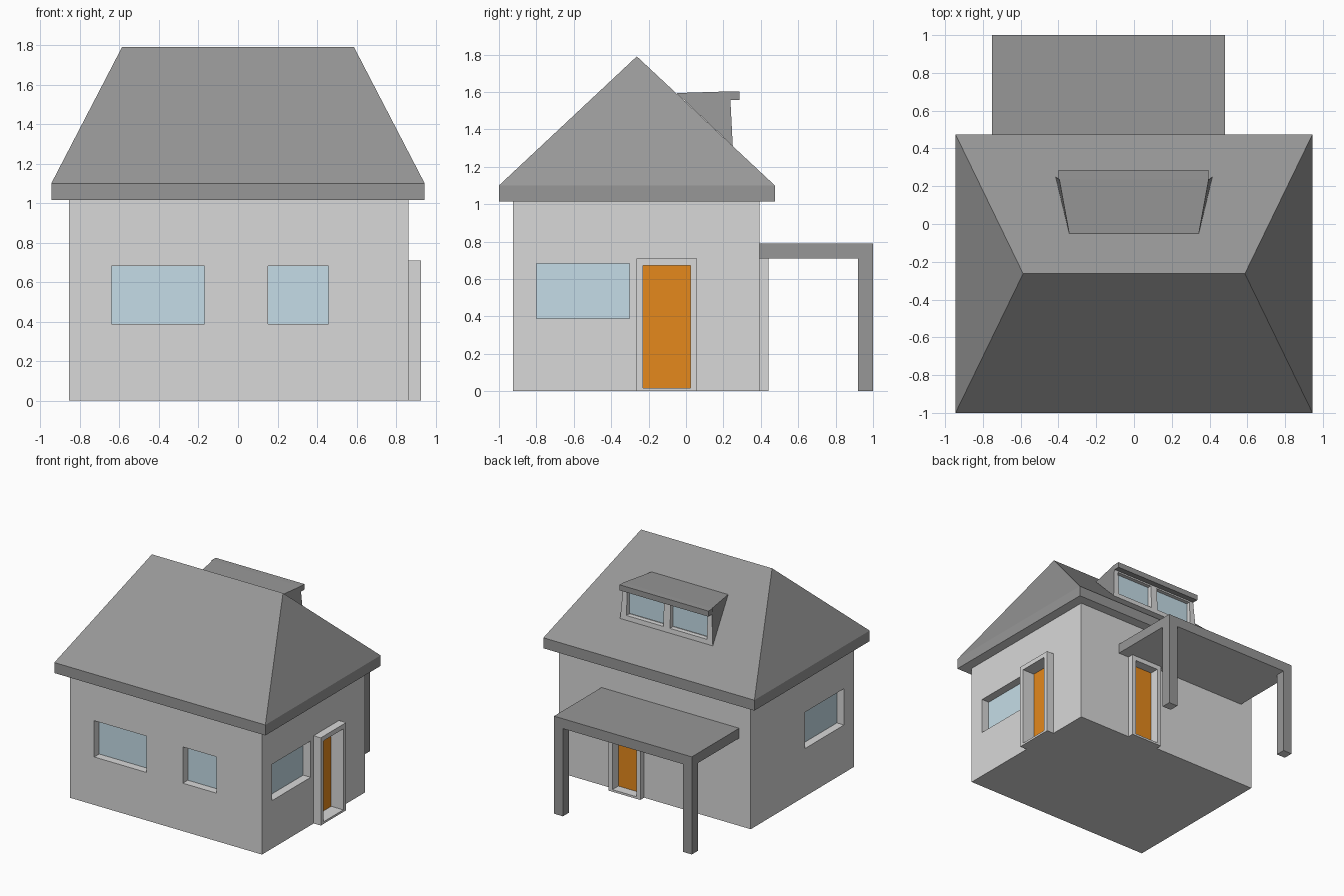
import bpy

cube = bpy.data.objects.get("Cube")
if cube:
    bpy.data.objects.remove(cube, do_unlink=True)


def material(name, rgb):
    m = bpy.data.materials.new(name)
    m.use_nodes = True
    m.diffuse_color = (*rgb, 1)
    m.node_tree.nodes["Principled BSDF"].inputs["Base Color"].default_value = (*rgb, 1)
    return m


WALL = material("light grey plaster", (0.69, 0.69, 0.69))
ROOF = material("dark grey roofing", (0.31, 0.31, 0.31))
GLASS = material("pale blue glass", (0.565, 0.73, 0.81))
DOOR = material("orange door", (0.78, 0.25, 0.012))


def mesh(name, verts, faces, *mats):
    me = bpy.data.meshes.new(name)
    me.from_pydata(verts, [], faces)
    for m in mats:
        me.materials.append(m)
    ob = bpy.data.objects.new(name, me)
    bpy.context.collection.objects.link(ob)
    return ob


def box(name, x, y, z, *mats):
    verts = [(a, b, c) for a in x for b in y for c in z]
    faces = [(0, 1, 3, 2), (4, 6, 7, 5), (0, 4, 5, 1),
             (2, 3, 7, 6), (0, 2, 6, 4), (1, 5, 7, 3)]
    return mesh(name, verts, faces, *mats)


def light_underside(ob):
    """Give downward faces the second, plaster material."""
    for p in ob.data.polygons:
        p.material_index = 1 if p.normal.z < -0.9 else 0


def cut(targets, x, y, z):
    """Cut a box-shaped opening into each target."""
    cutter = box("cutter", x, y, z, WALL)
    cutter.hide_render = True
    for ob in targets:
        mod = ob.modifiers.new("opening", 'BOOLEAN')
        mod.operation = 'DIFFERENCE'
        mod.solver = 'EXACT'
        mod.object = cutter
        bpy.context.view_layer.objects.active = ob
        bpy.ops.object.modifier_apply(modifier=mod.name)
    bpy.data.objects.remove(cutter, do_unlink=True)


def recess(name, targets, mat, axis, inner, outer, span, z):
    """Opening from outer to inner along an axis, closed by a thin pane."""
    side = 1 if outer > inner else -1
    deep = sorted((inner, outer + side * 0.05))
    pane = sorted((inner - side * 0.002, inner + side * 0.006))
    if axis == 'x':
        cut(targets, deep, span, z)
        box(name, pane, span, z, mat)
    else:
        cut(targets, span, deep, z)
        box(name, span, pane, z, mat)


# House body
WX, WY = (-0.855, 0.863), (-0.925, 0.393)
walls = box("walls", WX, WY, (0, 1.02), WALL)

# Windows on the front and both sides
WZ = (0.388, 0.682)
recess("front_window_wide", [walls], GLASS, 'y', -0.855, -0.925, (-0.64, -0.17), WZ)
recess("front_window_small", [walls], GLASS, 'y', -0.855, -0.925, (0.153, 0.457), WZ)
recess("left_window", [walls], GLASS, 'x', 0.79, WX[1], (-0.80, -0.303), WZ)
recess("right_window", [walls], GLASS, 'x', -0.785, WX[0], (-0.80, -0.303), WZ)

# Doors set in projecting frames
DZ = (0.017, 0.672)
side_frame = box("left_door_frame", (WX[1], 0.927), (-0.265, 0.06), (0, 0.71), WALL)
recess("left_door", [walls, side_frame], DOOR, 'x', 0.813, 0.927, (-0.23, 0.023), DZ)
back_frame = box("back_door_frame", (0.10, 0.385), (WY[1], 0.442), (0, 0.71), WALL)
recess("back_door", [walls, back_frame], DOOR, 'y', 0.36, 0.442, (0.135, 0.35), DZ)

# Hipped roof with a vertical fascia and plastered soffit
EX, EY0, EY1 = 0.945, -1.0, 0.475
ring = [(-EX, EY0), (EX, EY0), (EX, EY1), (-EX, EY1)]
ridge = [(-0.587, -0.263, 1.79), (0.587, -0.263, 1.79)]
roof_verts = [(x, y, z) for z in (1.015, 1.10) for x, y in ring] + ridge
roof_faces = [(3, 2, 1, 0)]
roof_faces += [(i, (i + 1) % 4, (i + 1) % 4 + 4, i + 4) for i in range(4)]
roof_faces += [(4, 5, 9, 8), (5, 6, 9), (6, 7, 8, 9), (7, 4, 8)]
light_underside(mesh("main_roof", roof_verts, roof_faces, ROOF, WALL))

# Dormer: a wedge with a light window wall and dark cheeks
half = [(0.343, -0.05, 1.594), (0.395, 0.235, 1.603), (0.415, 0.25, 1.312)]
wedge_verts = [(s * x, y, z) for s in (-1, 1) for x, y, z in half]
wedge_faces = [(0, 1, 2), (3, 5, 4), (0, 3, 4, 1), (1, 4, 5, 2), (2, 5, 3, 0)]
dormer = mesh("dormer", wedge_verts, wedge_faces, WALL, ROOF)
for p in dormer.data.polygons:
    p.material_index = 0 if p.normal.y > 0.9 else 1
for side, span in (("right", (-0.36, -0.03)), ("left", (0.03, 0.36))):
    recess(side + "_dormer_window", [dormer], GLASS, 'y', 0.2, 0.25, span, (1.35, 1.545))
box("dormer_eave", (-0.4, 0.395), (0.235, 0.285), (1.558, 1.603), ROOF)

# Back porch canopy on two corner posts
CX, CY = (-0.752, 0.482), (WY[1], 1.0)
light_underside(box("porch_canopy", CX, CY, (0.71, 0.79), ROOF, WALL))
for side, x in (("right", CX[0]), ("left", CX[1] - 0.08)):
    light_underside(box(side + "_porch_post", (x, x + 0.08), (0.92, 1.0), (0, 0.71), ROOF, WALL))
